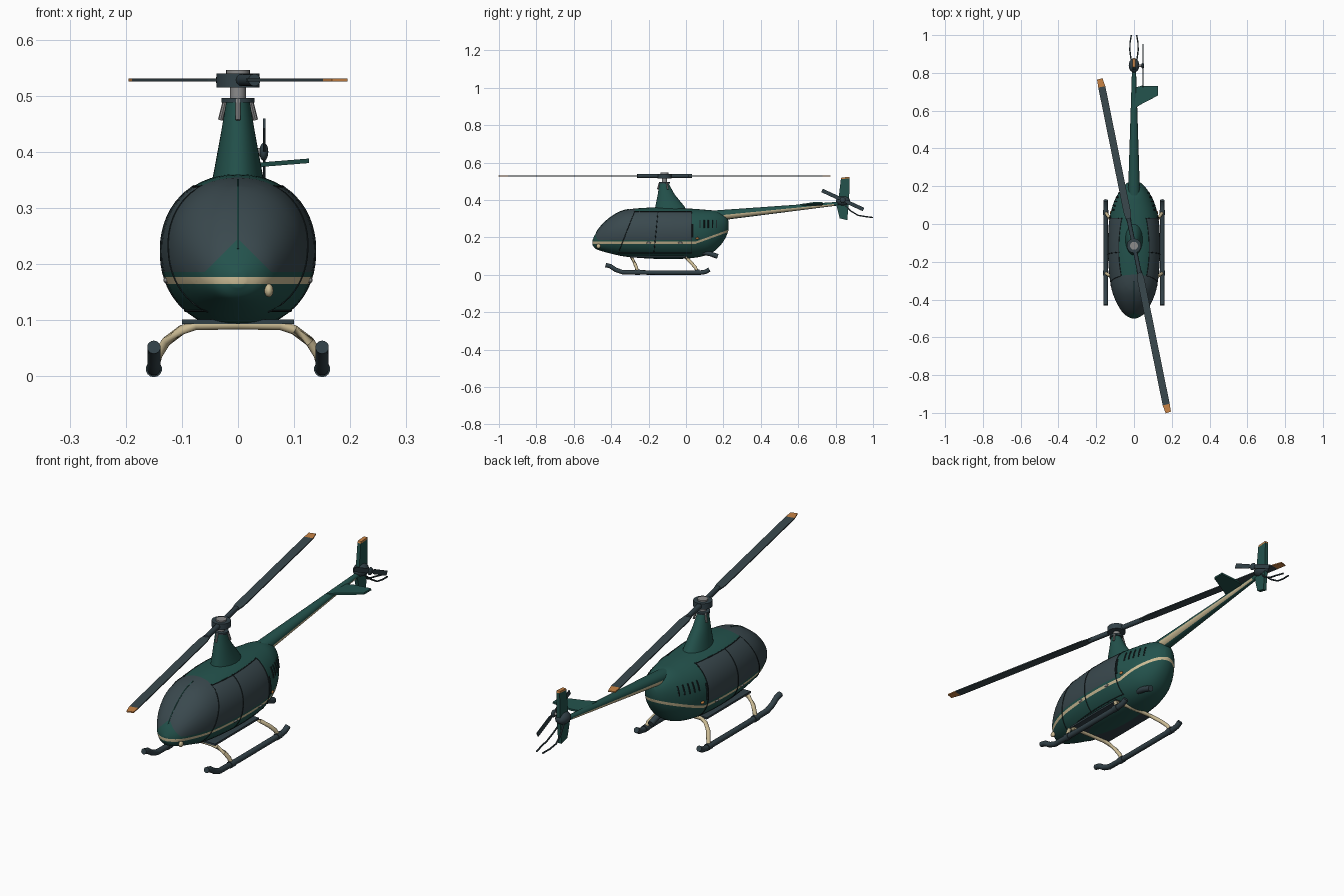
import bpy, bmesh, math
from mathutils import Vector, Matrix

if "Cube" in bpy.data.objects:
    bpy.data.objects.remove(bpy.data.objects["Cube"])


def material(name, rgb):
    m = bpy.data.materials.new(name)
    m.diffuse_color = (*rgb, 1)
    m.use_nodes = True
    m.node_tree.nodes["Principled BSDF"].inputs["Base Color"].default_value = m.diffuse_color
    return m


GREEN = material("dark green", (0.017, 0.085, 0.073))
GLASS = material("tinted glass", (0.042, 0.066, 0.076))
BEIGE = material("beige", (0.60, 0.50, 0.30))
ORANGE = material("orange", (0.58, 0.23, 0.06))
METAL = material("grey metal", (0.26, 0.26, 0.26))
SLATE = material("slate", (0.032, 0.053, 0.064))
BLACK = material("seam black", (0.010, 0.018, 0.020))


def finish(name, bm, mats, smooth=True):
    bmesh.ops.recalc_face_normals(bm, faces=bm.faces)
    me = bpy.data.meshes.new(name)
    bm.to_mesh(me)
    bm.free()
    ob = bpy.data.objects.new(name, me)
    bpy.context.collection.objects.link(ob)
    for m in mats:
        me.materials.append(m)
    if smooth:
        bpy.ops.object.select_all(action='DESELECT')
        ob.select_set(True)
        bpy.context.view_layer.objects.active = ob
        bpy.ops.object.shade_smooth_by_angle(angle=math.radians(40))
    return ob


def loft(rings):
    bm = bmesh.new()
    rows = [[bm.verts.new(p) for p in r] for r in rings]
    n = len(rows[0])
    for a, b in zip(rows, rows[1:]):
        for i in range(n):
            bm.faces.new((a[i], a[(i + 1) % n], b[(i + 1) % n], b[i]))
    bm.faces.new(rows[0])
    bm.faces.new(rows[-1])
    return bm


def tube(name, pts, r, mat, sides=10):
    """Round tube swept along a path."""
    pts = [Vector(p) for p in pts]
    rings = []
    for i, p in enumerate(pts):
        d = (pts[min(i + 1, len(pts) - 1)] - pts[max(i - 1, 0)]).normalized()
        ref = Vector((1, 0, 0)) if abs(d.x) < 0.8 else Vector((0, 1, 0))
        u = d.cross(ref).normalized()
        v = d.cross(u)
        rings.append([p + r * (math.cos(t) * u + math.sin(t) * v)
                      for t in (2 * math.pi * k / sides for k in range(sides))])
    return finish(name, loft(rings), [mat])


def plate(name, outline, thick, mat, place):
    """Flat outline in local xy, given a thickness and placed by a matrix."""
    bm = loft([[place @ Vector((x, y, s * thick / 2)) for x, y in outline] for s in (-1, 1)])
    return finish(name, bm, [mat], smooth=False)


def ball(name, pos, scale, mat):
    bm = bmesh.new()
    bmesh.ops.create_uvsphere(bm, u_segments=20, v_segments=12, radius=1,
                              matrix=Matrix.Translation(pos) @ Matrix.Diagonal((*scale, 1)))
    return finish(name, bm, [mat])


# Cabin stations: y, bottom z, top z, half width
KEYS = [Vector(k) for k in (
    (-.50, .160, .185, .012), (-.485, .14, .217, .042), (-.455, .128, .26, .070),
    (-.40, .113, .310, .100), (-.33, .098, .345, .122), (-.22, .088, .358, .135),
    (-.10, .084, .360, .138), (.02, .088, .354, .131), (.10, .102, .348, .112),
    (.15, .125, .343, .090), (.19, .165, .330, .064), (.215, .205, .312, .040),
    (.228, .24, .285, .015))]
stations = []
for i in range(len(KEYS) - 1):
    p0, p1, p2, p3 = (KEYS[min(max(i + k, 0), len(KEYS) - 1)] for k in (-1, 0, 1, 2))
    for t in (0, .25, .5, .75):
        stations.append(.5 * (2 * p1 + (p2 - p0) * t + (2 * p0 - 5 * p1 + 4 * p2 - p3) * t * t
                              + (3 * p1 - p0 - 3 * p2 + p3) * t ** 3))
stations.append(KEYS[-1])
POW = 2.15


def side_x(y, z):
    """Half width of the cabin at a given y and z."""
    for a, b in zip(stations, stations[1:]):
        if a[0] <= y <= b[0]:
            s = a.lerp(b, (y - a[0]) / (b[0] - a[0]))
            h = min(1, abs(2 * z - s[1] - s[2]) / (s[2] - s[1]))
            return s[3] * (1 - h ** POW) ** (1 / POW)
    return 0


def power(v):
    return math.copysign(abs(v) ** (2 / POW), v)


# Cabin shell, cut along its paint and window edges
bm = loft([[(w * power(math.cos(t)), y, (b + c) / 2 + (c - b) / 2 * power(math.sin(t)))
            for t in (2 * math.pi * k / 56 for k in range(56))] for y, b, c, w in stations])


def cut(co, no, where=lambda c: True):
    fs = [f for f in bm.faces if where(f.calc_center_median())]
    geom = list({e for f in fs for e in f.edges} | {v for f in fs for v in f.verts}) + fs
    bmesh.ops.bisect_plane(bm, geom=geom, dist=1e-5, plane_co=co, plane_no=no)


LOW, HIGH, SILL, ROOF, REAR, RISE = .165, .177, .186, .338, .03, .36
screen_n = Vector((0, .165, -.065)).normalized()
screen_p = Vector((0, -.335, .185))
cut((0, .05, 0), (0, 1, 0))
cut((0, REAR, 0), (0, 1, 0))
for z in (LOW, HIGH):
    cut((0, 0, z), (0, 0, 1), lambda c: c.y < .05)
    cut((0, .05, z), (0, -RISE, 1), lambda c: c.y > .05)
cut((0, 0, SILL), (0, 0, 1), lambda c: c.y < REAR)
cut(screen_p, screen_n, lambda c: c.z > .18)
cut((0, 0, ROOF), (0, 0, 1), lambda c: c.y < REAR)
for s in (-1, 1):
    cut((0, 0, .245), (s, 0, 1), lambda c: c.y < -.3 and s * c.x > -.001)
for f in bm.faces:
    c = f.calc_center_median()
    lift = max(0, c.y - .05) * RISE
    ahead = (c - screen_p).dot(screen_n) < 0
    if LOW + lift < c.z < HIGH + lift:
        f.material_index = 2
    elif c.z > SILL and ahead and c.z > .245 - abs(c.x):
        f.material_index = 1
    elif SILL < c.z < ROOF and not ahead and c.y < REAR:
        f.material_index = 1
finish("cabin", bm, [GREEN, GLASS, BEIGE])

# Windscreen centre strip
top = [(0, s[0], s[2]) for s in stations if -.48 < s[0] < -.28]
tube("windscreen_strip", top, .0022, GREEN, 6)

# Door seams, vents, handles and side lights
for s in (-1, 1):
    def on_side(y, z, off=0):
        return (s * (side_x(y, z) + off), y, z)
    zs = [.115 + .225 * k / 16 for k in range(17)]
    tube("front_door_seam", [on_side(-.335 + (z - .185) * .394, z) for z in zs], .002, BLACK, 6)
    tube("middle_door_seam", [on_side(-.165 + (z - .185) * .1, z) for z in zs], .002, BLACK, 6)
    tube("rear_door_seam", [on_side(REAR, z) for z in zs], .002, BLACK, 6)
    tube("door_top_seam", [on_side(-.275 + .305 * k / 16, ROOF) for k in range(17)], .002, BLACK, 6)
    tube("door_bottom_seam", [on_side(-.36 + .39 * k / 16, .117) for k in range(17)], .002, BLACK, 6)
    for k in range(5):
        y = .075 + .022 * k
        tube("vent_slot", [on_side(y, z) for z in (.25, .265, .28, .292)], .0035, BLACK, 6)
    tube("air_intake", [on_side(.035, z) for z in (.20, .225, .25, .27)], .006, BLACK, 8)
    for y in (-.20, -.03):
        ball("door_handle", on_side(y, .171), (.005, .012, .005), METAL)
    ball("side_light", on_side(.06, .195), (.006, .009, .006), ORANGE)
    ball("nose_lamp", (s * .055, -.468, .153), (.008, .012, .012), BEIGE) if s > 0 else None

# Belly plate, exhaust
plate("belly_step", [(-.1, -.3), (.1, -.3), (.1, 0), (-.1, 0)], .008, SLATE,
      Matrix.Translation((0, 0, .097)))
tube("exhaust", [(.05, .07, .125), (.05, .13, .112), (.05, .17, .098)], .013, SLATE, 14)

# Landing gear
for s in (-1, 1):
    x = s * .15
    tube("skid", [(x, -.43, .052), (x, -.405, .046), (x, -.375, .026), (x, -.34, .014),
                  (x, -.2, .012), (x, .08, .012), (x, .105, .016), (x, .125, .028)], .012, SLATE, 14)
    for y, dy in ((-.29, .03), (0, .06)):
        tube("skid_leg", [(0, y, .092), (s * .075, y, .091), (s * .1, y + dy * .15, .083),
                          (s * .128, y + dy * .5, .062), (s * .143, y + dy * .85, .038),
                          (x, y + dy, .014)], .0085, BEIGE, 12)
        tube("skid_clamp", [(x, y + dy - .013, .013), (x, y + dy + .013, .013)], .0145, SLATE, 14)

# Mast fairing and rotor shaft
ring = [2 * math.pi * k / 32 for k in range(32)]
finish("mast_fairing", loft([[(hx * math.cos(t), yc + hy * math.sin(t), z) for t in ring]
       for z, yc, hy, hx in ((.335, -.08, .09, .049), (.365, -.086, .078, .043),
                             (.43, -.106, .045, .031), (.495, -.119, .022, .020))]), [GREEN])
HUB = Vector((0, -.115, .528))
tube("rotor_shaft", [(0, -.115, .48), (0, -.115, .54)], .014, METAL, 20)
tube("swash_plate", [(0, -.115, .488), (0, -.115, .496)], .029, SLATE, 24)
tube("rotor_hub", [(0, -.115, .515), (0, -.115, .54)], .038, SLATE, 24)
tube("hub_cap", [(0, -.115, .538), (0, -.115, .546)], .021, METAL, 24)
for a in (0, 120, 240):
    d = Vector((math.sin(math.radians(a)), -math.cos(math.radians(a)), 0))
    c = Vector((0, -.115, 0))
    tube("pitch_link", [c + d * .025 + Vector((0, 0, .495)), c + d * .036 + Vector((0, 0, .457))],
         .0045, METAL, 8)

# Main rotor blades
for turn in (0, math.pi):
    m = Matrix.Translation(HUB) @ Matrix.Rotation(.2 + turn, 4, 'Z')
    tube("blade_cuff", [m @ Vector((0, -y, 0)) for y in (.02, .10, .148)], .011, SLATE, 12)
    plate("rotor_blade", [(-.012, -.13), (.012, -.13), (.019, -.18), (.019, -.858), (-.019, -.858),
                          (-.019, -.18)], .005, GLASS, m)
    plate("blade_tip", [(-.019, -.858), (.019, -.858), (.017, -.9), (-.012, -.903)], .005, ORANGE, m)

# Tail boom with side stripe
rings = []
for k in range(15):
    f = k / 14
    y, r = .15 + .69 * f, .032 * (1 - f) + .010 * f
    rings.append([(r * math.cos(t), y, .315 + .068 * f + r * .9 * math.sin(t)) for t in ring])
bm = loft(rings)
for f in bm.faces:
    c = f.calc_center_median()
    mid = .315 + .068 * (c.y - .15) / .69
    r = .032 - .022 * (c.y - .15) / .69
    if .2 < c.y < .78 and -.75 < (c.z - mid) / r < -.05:
        f.material_index = 1
finish("tail_boom", bm, [GREEN, BEIGE])

# Tail fin, tip light and stabiliser
upright = Matrix(((0, 0, 1, 0), (1, 0, 0, 0), (0, 1, 0, 0), (0, 0, 0, 1)))
plate("tail_fin", [(.815, .40), (.828, .512), (.875, .515), (.872, .40), (.862, .292),
                   (.822, .302), (.805, .37)], .016, GREEN, upright)
plate("fin_tip", [(.828, .512), (.831, .52), (.873, .523), (.875, .515)], .016, ORANGE, upright)
slope = Matrix.Translation((0, 0, .374)) @ Matrix.Rotation(-.08, 4, 'Y')
plate("stabiliser", [(0, .61), (.04, .635), (.127, .68), (.127, .73), (.04, .732), (0, .72)],
      .008, GREEN, slope)

# Tail gearbox and rotor
ball("tail_gearbox", (0, .84, .395), (.028, .038, .026), SLATE)
tube("tail_rotor_shaft", [(0, .838, .40), (.05, .838, .40)], .007, METAL, 12)
ball("tail_rotor_hub", (.046, .838, .40), (.008, .016, .016), SLATE)
spin = Matrix.Translation((.047, .838, .40)) @ Matrix.Rotation(-.43, 4, 'X') @ upright
for s in (-1, 1):
    plate("tail_rotor_blade", [(s * .012, -.005), (s * .03, -.010), (s * .122, -.010),
                               (s * .122, .010), (s * .03, .010), (s * .012, .005)], .004, SLATE, spin)
    tube("tail_guard", [(s * .008, .845, .375), (s * .017, .88, .342), (s * .022, .92, .318),
                        (s * .021, .96, .311), (s * .014, 1.0, .306)], .0035, SLATE, 8)
